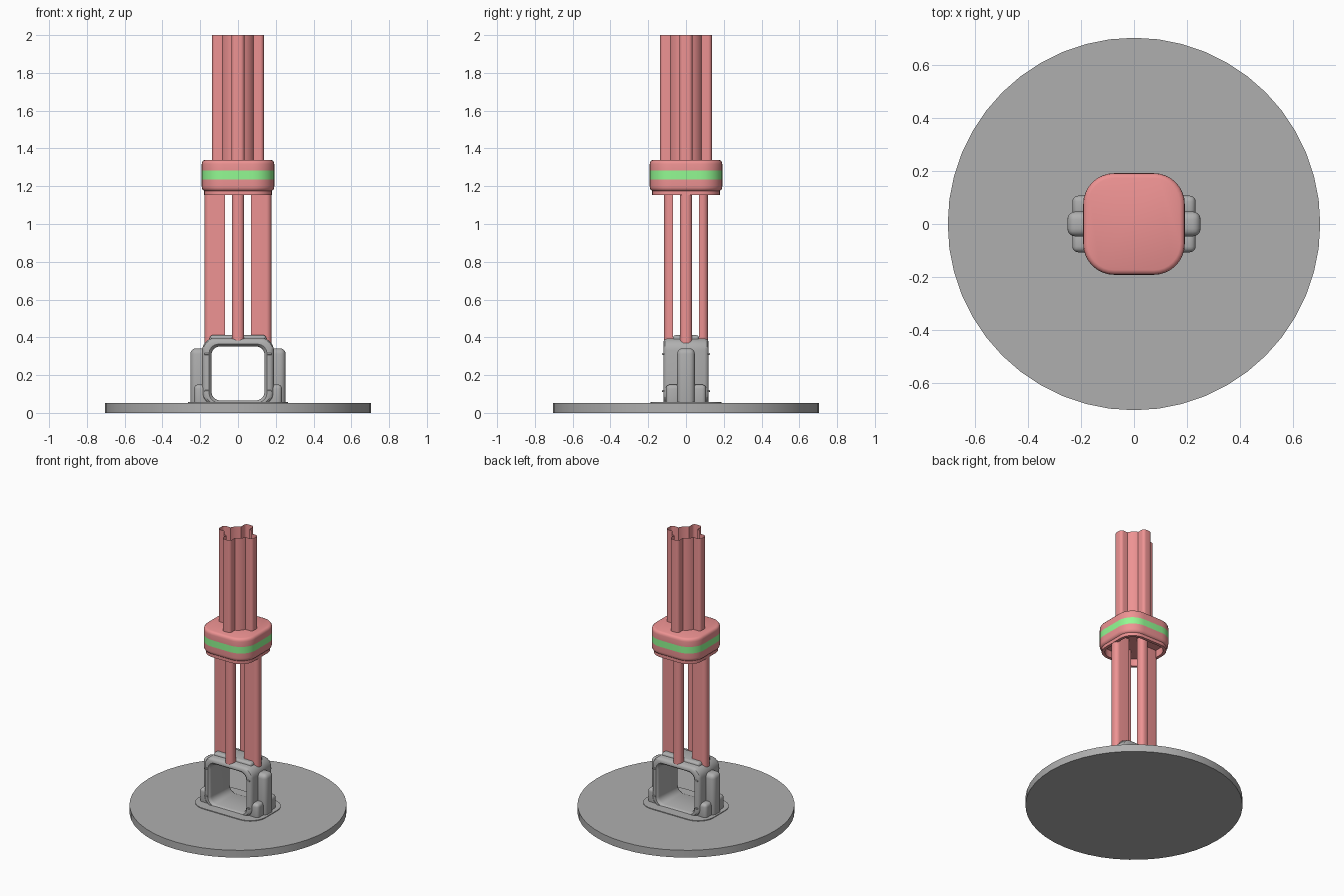
import bpy, bmesh, math
from mathutils import Vector

if "Cube" in bpy.data.objects:
    bpy.data.objects.remove(bpy.data.objects["Cube"])

def material(name, rgb):
    m = bpy.data.materials.new(name)
    m.diffuse_color = (*rgb, 1)
    m.use_nodes = True
    m.node_tree.nodes["Principled BSDF"].inputs["Base Color"].default_value = m.diffuse_color
    return m

PINK = material("pink", (0.85, 0.29, 0.29))
GREEN = material("green", (0.29, 0.95, 0.29))
GREY = material("dark_grey", (0.43, 0.43, 0.43))

def rounded(hx, hy, r, n=8):
    """Rounded rectangle outline, counter-clockwise."""
    pts = []
    for k, (sx, sy) in enumerate([(1, 1), (-1, 1), (-1, -1), (1, -1)]):
        for i in range(n + 1):
            a = math.pi / 2 * (k + i / n)
            pts.append((sx * (hx - r) + r * math.cos(a), sy * (hy - r) + r * math.sin(a)))
    return pts

def loft(name, rings, caps=(True, True), loop=False, mat=GREY, angle=35):
    """Skin a list of equally sized rings of 3D points."""
    bm = bmesh.new()
    vs = [[bm.verts.new(p) for p in ring] for ring in rings]
    n = len(rings[0])
    for j in range(len(vs) if loop else len(vs) - 1):
        a, b = vs[j], vs[(j + 1) % len(vs)]
        for i in range(n):
            k = (i + 1) % n
            bm.faces.new((a[i], a[k], b[k], b[i]))
    if not loop:
        if caps[0]:
            bm.faces.new(vs[0][::-1])
        if caps[1]:
            bm.faces.new(vs[-1])
    bmesh.ops.recalc_face_normals(bm, faces=bm.faces)
    me = bpy.data.meshes.new(name)
    bm.to_mesh(me)
    bm.free()
    ob = bpy.data.objects.new(name, me)
    bpy.context.collection.objects.link(ob)
    me.materials.append(mat)
    bpy.ops.object.select_all(action='DESELECT')
    ob.select_set(True)
    bpy.context.view_layer.objects.active = ob
    bpy.ops.object.shade_smooth_by_angle(angle=math.radians(angle))
    return ob

def flat(pts, z):
    return [(x, y, z) for x, y in pts]

def block(name, x0, x1, y0, y1, z0, z1, r, mat=GREY):
    """Box with softly rounded edges."""
    bm = bmesh.new()
    bmesh.ops.create_cube(bm, size=1)
    for v in bm.verts:
        v.co = Vector(((x0 + x1) / 2 + v.co.x * (x1 - x0), (y0 + y1) / 2 + v.co.y * (y1 - y0),
                       (z0 + z1) / 2 + v.co.z * (z1 - z0)))
    bmesh.ops.bevel(bm, geom=bm.edges[:], offset=r, segments=4, profile=0.5, affect='EDGES')
    me = bpy.data.meshes.new(name)
    bm.to_mesh(me)
    bm.free()
    ob = bpy.data.objects.new(name, me)
    bpy.context.collection.objects.link(ob)
    me.materials.append(mat)
    for p in me.polygons:
        p.use_smooth = True
    return ob

# Round base plate and the thin mounting flange on it
disc = [(0.704 * math.cos(2 * math.pi * i / 48), 0.704 * math.sin(2 * math.pi * i / 48)) for i in range(48)]
loft("base_plate", [flat(disc, 0), flat(disc, 0.052)])
flange = rounded(0.265, 0.187, 0.12)
loft("mounting_flange", [flat(flange, 0.04), flat(flange, 0.057)])

# Square frame with an opening running front to back
def frame_ring(hx, z0, z1, r, y):
    c = (z0 + z1) / 2
    return [(x, y, c + z) for x, z in rounded(hx, (z1 - z0) / 2, r)]

half = [(0.140, 0.066, 0.352, 0.045, 0.100), (0.144, 0.062, 0.356, 0.048, 0.112),
        (0.153, 0.055, 0.364, 0.05, 0.120), (0.172, 0.050, 0.378, 0.055, 0.120),
        (0.184, 0.045, 0.389, 0.06, 0.112), (0.190, 0.043, 0.395, 0.065, 0.098)]
rings = [frame_ring(*h[:4], -h[4]) for h in half] + [frame_ring(*h) for h in half[::-1]]
loft("bracket_frame", rings, loop=True)
block("bracket_saddle", -0.15, 0.15, -0.07, 0.07, 0.365, 0.412, 0.018)

# Side ribs, small feet and hinge pins, mirrored left and right
for side, s in (("left", -1), ("right", 1)):
    xs = sorted((s * 0.15, s * 0.252))
    block("rib_" + side, *xs, -0.047, 0.047, 0.03, 0.342, 0.03)
    for end, t in (("front", -1), ("back", 1)):
        xs = sorted((s * 0.15, s * 0.233))
        ys = sorted((t * 0.03, t * 0.107))
        block(f"rib_foot_{side}_{end}", *xs, *ys, 0.03, 0.15, 0.022)
        for z in (0.115, 0.312):
            ys = sorted((t * 0.09, t * 0.126))
            block(f"pin_{side}_{end}", *sorted((s * 0.155, s * 0.178)), *ys, z - 0.005, z + 0.005, 0.003)

# Four lower legs: flat inner end, rounded outer end (corner radius r)
def leg_outline(r0, r1, w, angle, r):
    pts = [(r0, -w)]
    for s in (-1, 1):
        for i in range(7):
            a = math.pi / 2 * (i / 6 + (s - 1) / 2)
            pts.append((r1 - r + r * math.cos(a), s * (w - r) + r * math.sin(a)))
    pts.append((r0, w))
    c, s = math.cos(angle), math.sin(angle)
    return [(x * c - y * s, x * s + y * c) for x, y in pts]

for name, k, r1 in (("right", 0, 0.177), ("back", 1, 0.116), ("left", 2, 0.177), ("front", 3, 0.116)):
    o = leg_outline(0.07, r1, 0.033, k * math.pi / 2, 0.028)
    loft("lower_leg_" + name, [flat(o, 0.37), flat(o, 1.21)], mat=PINK)

# Collar, hollow underneath, with a green band
def collar(name, prof, caps, mat):
    loft(name, [flat(rounded(h, h, h - 0.075), z) for h, z in prof], caps, mat=mat)

collar("collar_lower", [(0.158, 1.205), (0.158, 1.153), (0.179, 1.153), (0.179, 1.176), (0.186, 1.180),
                        (0.191, 1.190), (0.192, 1.200), (0.192, 1.235)], (True, False), PINK)
collar("collar_band", [(0.192, 1.235), (0.192, 1.282)], (False, False), GREEN)
collar("collar_upper", [(0.192, 1.282), (0.192, 1.318), (0.190, 1.328), (0.184, 1.336),
                        (0.174, 1.340)], (False, True), PINK)

# Upper pole: thin open tube with four rounded fins
R, W, TIP = 0.09, 0.034, 0.137
pole = []
a0 = math.asin(W / R)
for k in range(4):
    pole += leg_outline(math.sqrt(R * R - W * W), TIP, W, k * math.pi / 2, 0.02)
    for i in range(1, 6):
        a = k * math.pi / 2 + a0 + (math.pi / 2 - 2 * a0) * i / 6
        pole.append((R * math.cos(a), R * math.sin(a)))
loft("upper_pole", [flat(pole, 1.335), flat(pole, 2.0)], (False, False), mat=PINK)
